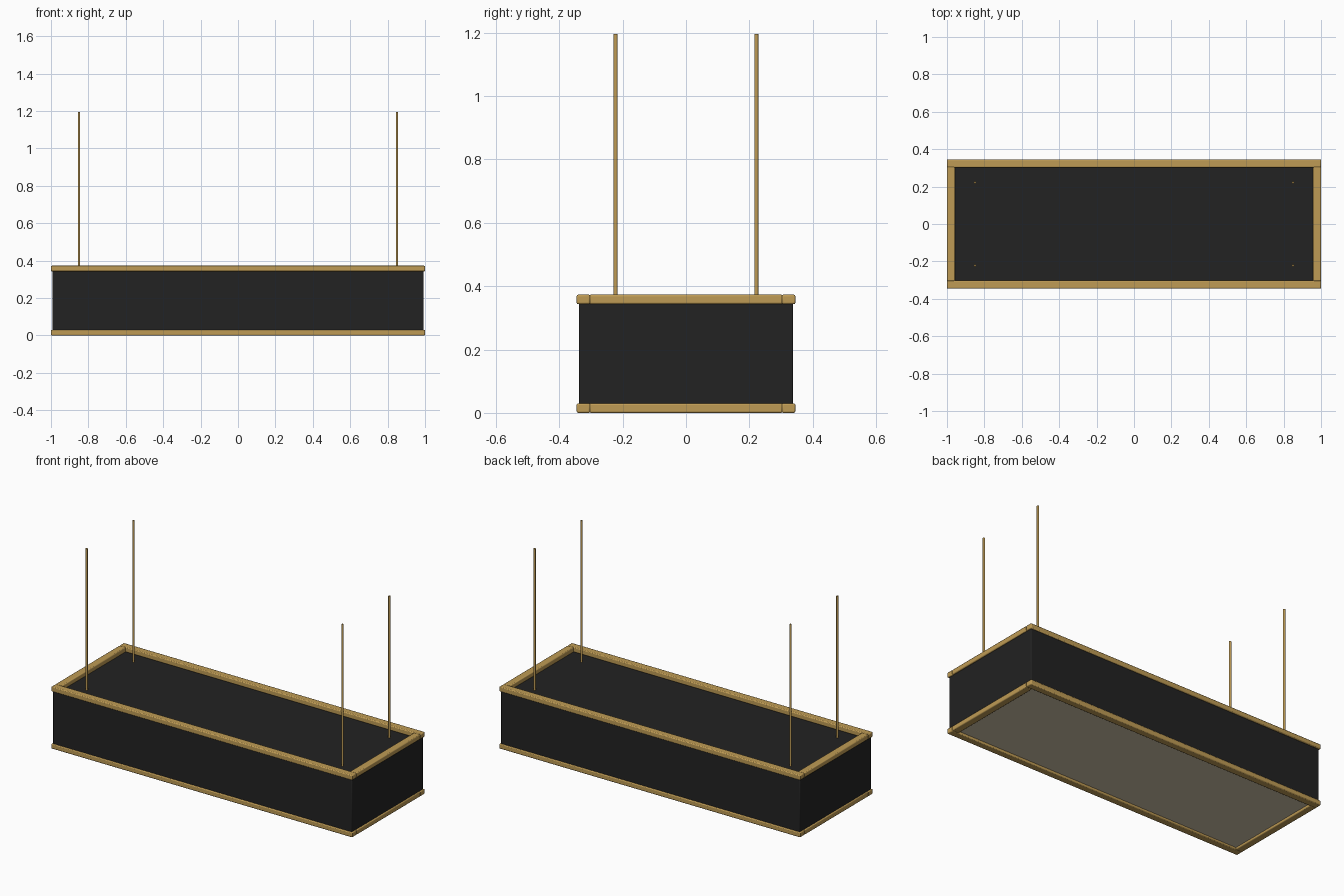
import bpy

cube = bpy.data.objects.get("Cube")
if cube:
    bpy.data.objects.remove(cube, do_unlink=True)


def material(name, rgb):
    m = bpy.data.materials.new(name)
    m.use_nodes = True
    m.diffuse_color = (*rgb, 1)
    m.node_tree.nodes["Principled BSDF"].inputs["Base Color"].default_value = (*rgb, 1)
    return m


brass = material("brass", (0.52, 0.33, 0.09))
black = material("matt_black", (0.016, 0.016, 0.016))
cream = material("cream_diffuser", (0.62, 0.55, 0.40))


def finish(name, mat):
    ob = bpy.context.object
    ob.name = name
    ob.data.materials.append(mat)
    bpy.ops.object.shade_smooth_by_angle()
    return ob


def box(name, center, size, mat, bevel=0.0):
    bpy.ops.mesh.primitive_cube_add(size=1, location=center)
    bpy.context.object.scale = size
    bpy.ops.object.transform_apply(location=False, rotation=False, scale=True)
    ob = finish(name, mat)
    if bevel:
        mod = ob.modifiers.new("soft_edges", "BEVEL")
        mod.width = bevel
        mod.segments = 2
    return ob


HALF_X, HALF_Y, HEIGHT = 1.0, 0.345, 0.373
BAR, RAIL = 0.043, 0.03

# Top and bottom brass frames: long bars run through, short bars fit between
for level, z in (("bottom", RAIL / 2), ("top", HEIGHT - RAIL / 2)):
    for side, s in (("front", -1), ("back", 1)):
        box(f"{level}_{side}_rail", (0, s * (HALF_Y - BAR / 2), z),
            (2 * HALF_X, BAR, RAIL), brass, 0.005)
    for side, s in (("right", -1), ("left", 1)):
        box(f"{level}_{side}_rail", (s * (HALF_X - BAR / 2), 0, z),
            (BAR, 2 * (HALF_Y - BAR) + 0.006, RAIL), brass, 0.005)

# Black shade body between the frames, closed on top
body_bottom, body_top = 0.025, 0.345
box("shade_body", (0, 0, (body_bottom + body_top) / 2),
    (1.986, 0.676, body_top - body_bottom), black, 0.004)

# Light diffuser set into the bottom frame
box("diffuser", (0, 0, 0.02), (1.93, 0.62, 0.014), cream)

# Four hanging rods
rod_top, rod_base = 1.195, 0.335
for side, sx in (("right", -1), ("left", 1)):
    for end, sy in (("front", -1), ("back", 1)):
        bpy.ops.mesh.primitive_cylinder_add(
            vertices=16, radius=0.0065, depth=rod_top - rod_base,
            location=(sx * 0.85, sy * 0.222, (rod_top + rod_base) / 2))
        finish(f"{end}_{side}_rod", brass)
